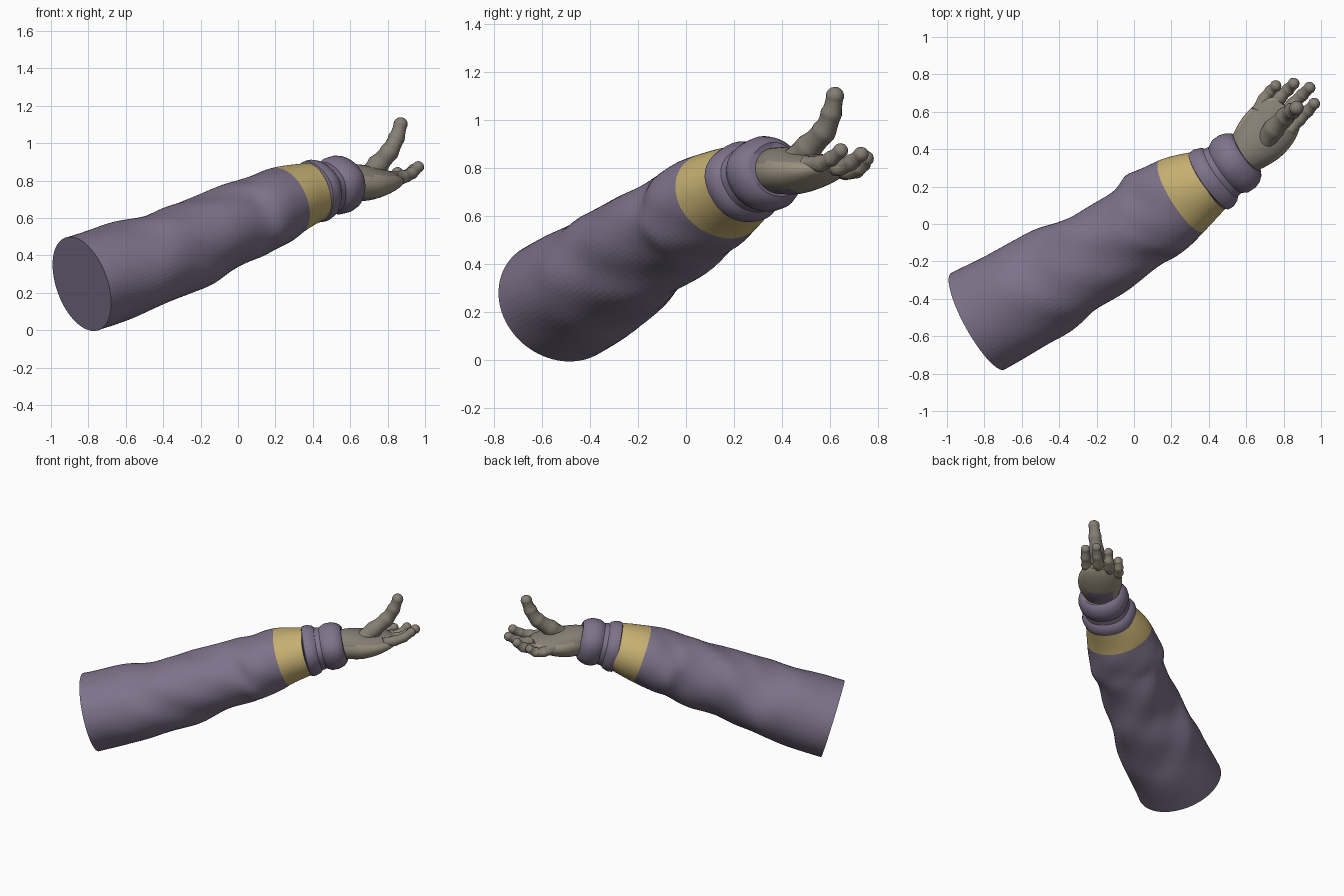
import bpy
import bmesh
from math import sin, cos, pi, tau, exp
from mathutils import Vector

cube = bpy.data.objects.get("Cube")
if cube:
    bpy.data.objects.remove(cube, do_unlink=True)


def material(name, rgb):
    m = bpy.data.materials.new(name)
    m.use_nodes = True
    m.diffuse_color = (*rgb, 1)
    m.node_tree.nodes["Principled BSDF"].inputs["Base Color"].default_value = (*rgb, 1)
    return m


PURPLE = material("dusty purple cloth", (0.21, 0.17, 0.255))
YELLOW = material("mustard band", (0.56, 0.43, 0.165))
GREY = material("warm grey palm", (0.235, 0.21, 0.175))
TAN = material("light taupe hand back", (0.33, 0.285, 0.215))


def spline(sections, steps):
    """Catmull-Rom resampling of (x, y, z, width, height) sections."""
    out = []
    last = len(sections) - 1
    for i in range(last):
        p0, p1, p2, p3 = (sections[max(0, min(last, i + k))] for k in (-1, 0, 1, 2))
        for s in range(steps):
            t = s / steps
            out.append([b + 0.5 * t * (c - a + t * (2*a - 5*b + 4*c - d + t * (3*(b - c) + d - a)))
                        for a, b, c, d in zip(p0, p1, p2, p3)])
    out.append(list(sections[-1]))
    return out


def loft(name, rings, sides, mats, rule=None, fold=None, smooth=True):
    """Skin elliptical rings that stand square to their path."""
    bm = bmesh.new()
    loops = []
    n = len(rings)
    centres = [Vector(r[:3]) for r in rings]
    for i, r in enumerate(rings):
        t = (centres[min(i + 1, n - 1)] - centres[max(i - 1, 0)]).normalized()
        u = t.cross(Vector((0, 0, 1))).normalized()
        v = u.cross(t)
        loop = []
        for j in range(sides):
            a = tau * j / sides
            k = 1 + (fold(i / (n - 1), a) if fold else 0)
            loop.append(bm.verts.new(centres[i] + (u * r[3] * cos(a) + v * r[4] * sin(a)) * k))
        loops.append(loop)
    for i in range(n - 1):
        for j in range(sides):
            k = (j + 1) % sides
            f = bm.faces.new((loops[i][j], loops[i][k], loops[i + 1][k], loops[i + 1][j]))
            if rule:
                f.material_index = rule(i, (j + 0.5) / sides * tau, f.calc_center_median())
    bm.faces.new(loops[0])
    bm.faces.new(loops[-1])
    bmesh.ops.recalc_face_normals(bm, faces=bm.faces)
    mesh = bpy.data.meshes.new(name)
    bm.to_mesh(mesh)
    bm.free()
    for m in mats:
        mesh.materials.append(m)
    ob = bpy.data.objects.new(name, mesh)
    bpy.context.collection.objects.link(ob)
    if smooth:
        bpy.ops.object.select_all(action='DESELECT')
        ob.select_set(True)
        bpy.context.view_layer.objects.active = ob
        bpy.ops.object.shade_smooth_by_angle(angle=0.6)
    return ob


# Sleeve with soft diagonal folds; the last spline span is the coloured band
sleeve = [
    (-0.835, -0.52, 0.247, 0.295, 0.262),
    (-0.60, -0.39, 0.325, 0.288, 0.256),
    (-0.40, -0.28, 0.395, 0.275, 0.236),
    (-0.20, -0.165, 0.485, 0.243, 0.232),
    (0.0, -0.025, 0.57, 0.238, 0.213),
    (0.12, 0.055, 0.625, 0.25, 0.207),
    (0.255, 0.15, 0.69, 0.226, 0.19),
    (0.41, 0.235, 0.742, 0.172, 0.157),
]
STEPS = 8


def cloth_fold(s, a):
    fade = sin(pi * min(1, s * 1.05)) if s < 0.95 else 0
    return fade * (0.03 * sin(3 * a + 15 * s) + 0.022 * sin(2 * a - 26 * s + 1)
                   + 0.012 * sin(5 * a + 34 * s))


loft("sleeve", spline(sleeve, STEPS), 72, [PURPLE, YELLOW],
     rule=lambda i, a, c: int(i >= STEPS * (len(sleeve) - 2)), fold=cloth_fold, smooth=False)

# Ribbed cuff: two rolled rings and a turned-in opening
start, end = Vector((0.395, 0.228, 0.737)), Vector((0.605, 0.375, 0.795))
profile = [(0, 0.165), (0.03, 0.182), (0.14, 0.185), (0.27, 0.172), (0.33, 0.155),
           (0.45, 0.15), (0.5, 0.158), (0.58, 0.169), (0.75, 0.17), (0.88, 0.158),
           (0.96, 0.142), (1.0, 0.125), (0.97, 0.11)]
loft("cuff", [(*start.lerp(end, t), r, r * 0.92) for t, r in profile], 48, [PURPLE],
     fold=lambda s, a: 0.02 * sin(3 * a + 1) + 0.012 * sin(5 * a))


# Palm facing up, lighter below, with a small cloth patch on the back of the hand
def hand_colour(i, a, c):
    if 7 <= i <= 13 and abs(a - 1.5 * pi) < 0.55:
        return 2
    return 0 if c.z > 0.825 else 1


palm = [
    (0.56, 0.35, 0.79, 0.10, 0.09),
    (0.62, 0.40, 0.79, 0.125, 0.098),
    (0.68, 0.46, 0.785, 0.145, 0.093),
    (0.74, 0.53, 0.79, 0.145, 0.075),
    (0.79, 0.595, 0.80, 0.122, 0.052),
    (0.815, 0.63, 0.805, 0.085, 0.03),
]
loft("palm", spline(palm, 6), 40, [GREY, TAN, PURPLE], rule=hand_colour)


# Fingers: tapered tubes with knuckle swellings and domed tips
def digit(name, path, r0, r1):
    count = len(path) - 1
    rings = spline([(*p, r0 + (r1 - r0) * i / count, r0 + (r1 - r0) * i / count)
                    for i, p in enumerate(path)], 8)
    for i, r in enumerate(rings):
        phase = i / 8 - round(i / 8)
        swell = 0.94 + 0.12 * exp(-(phase * 5) ** 2)
        r[3] *= swell
        r[4] *= swell
    tip = Vector(rings[-1][:3])
    step = (tip - Vector(rings[-2][:3])).normalized()
    radius = rings[-1][3]
    for k in range(1, 6):
        a = k / 5 * pi * 0.48
        rings.append((*(tip + step * radius * sin(a)), radius * cos(a), radius * cos(a)))
    loft(name, rings, 20, [GREY, TAN], rule=lambda i, a, c: int(c.z < 0.805))


digit("little_finger", [(0.66, 0.60, 0.80), (0.695, 0.665, 0.785), (0.73, 0.71, 0.79),
                        (0.757, 0.738, 0.815)], 0.036, 0.029)
digit("ring_finger", [(0.72, 0.60, 0.80), (0.78, 0.675, 0.79), (0.825, 0.72, 0.805),
                      (0.853, 0.75, 0.84)], 0.038, 0.030)
digit("middle_finger", [(0.78, 0.56, 0.805), (0.85, 0.64, 0.805), (0.90, 0.69, 0.825),
                        (0.938, 0.728, 0.857)], 0.038, 0.030)
digit("index_finger", [(0.83, 0.50, 0.815), (0.885, 0.56, 0.82), (0.93, 0.605, 0.84),
                       (0.963, 0.643, 0.872)], 0.036, 0.030)
digit("thumb", [(0.69, 0.43, 0.81), (0.75, 0.51, 0.885), (0.81, 0.575, 0.955),
                (0.848, 0.605, 1.03), (0.869, 0.62, 1.10)], 0.062, 0.036)
